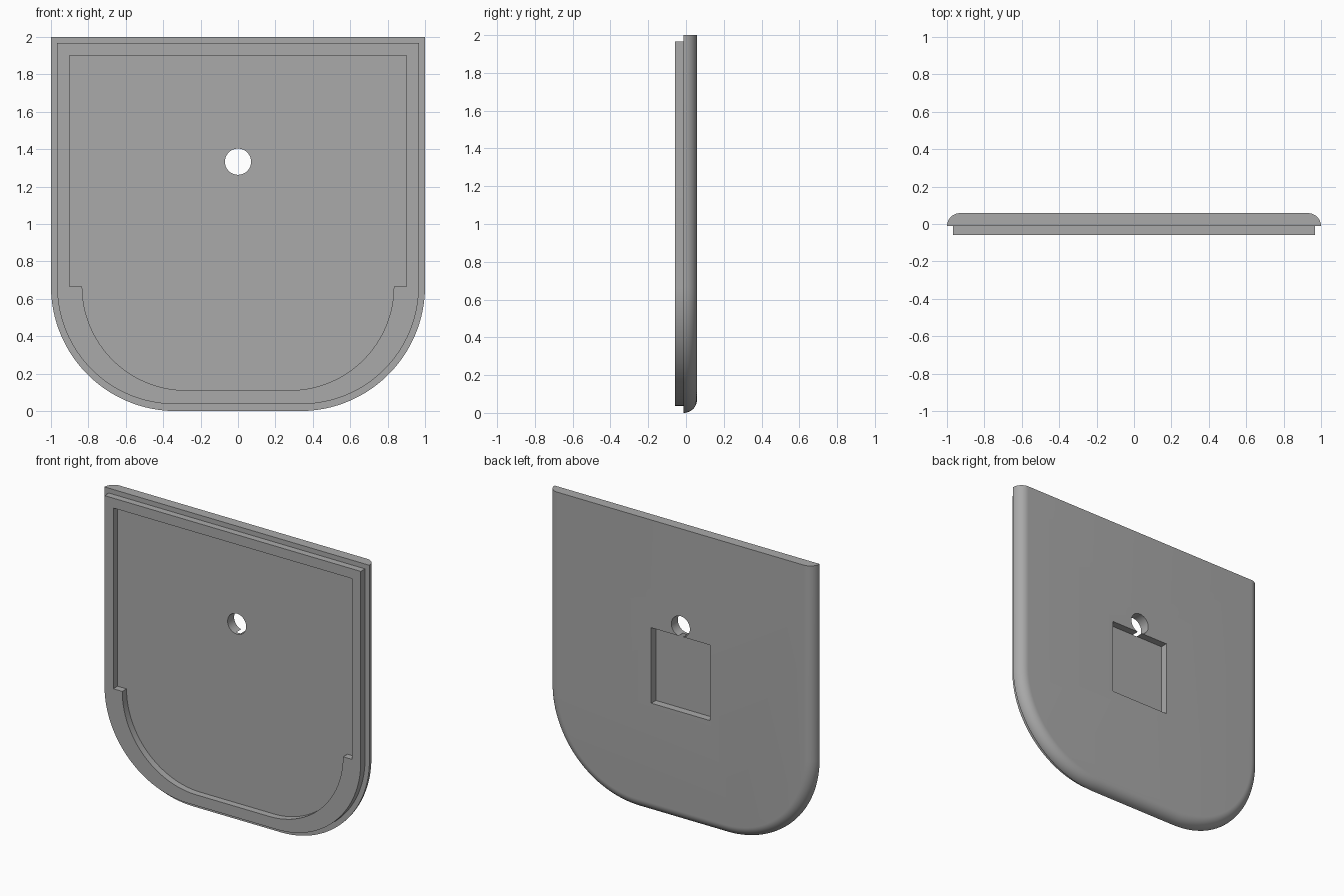
import bpy, bmesh
from math import sin, cos, pi

if "Cube" in bpy.data.objects:
    bpy.data.objects.remove(bpy.data.objects["Cube"])

FRONT, JOINT, BACK = -0.058, -0.012, 0.058   # depth of rim front, plate front, plate back
SHOULDER = 0.667                             # height where the rounded corners begin

grey = bpy.data.materials.new("plain grey")
grey.use_nodes = True
grey.diffuse_color = (0.4, 0.4, 0.4, 1)
grey.node_tree.nodes["Principled BSDF"].inputs["Base Color"].default_value = grey.diffuse_color


def outline(half, top, radius, steps=32):
    """Square-topped shape with two rounded lower corners, as (x, z) points."""
    right = [(half, top)]
    for i in range(steps + 1):
        a = i / steps * pi / 2
        right.append((half - radius + radius * cos(a), SHOULDER - radius * sin(a)))
    return right + [(-x, z) for x, z in reversed(right)]


def loft(name, sections):
    """Closed solid through (y, outline) sections."""
    bm = bmesh.new()
    rings = [[bm.verts.new((x, y, z)) for x, z in pts] for y, pts in sections]
    for a, b in zip(rings, rings[1:]):
        for i in range(len(a)):
            j = (i + 1) % len(a)
            bm.faces.new((a[i], a[j], b[j], b[i]))
    bm.faces.new(rings[0])
    bm.faces.new(rings[-1])
    bmesh.ops.recalc_face_normals(bm, faces=bm.faces)
    mesh = bpy.data.meshes.new(name)
    bm.to_mesh(mesh)
    bm.free()
    mesh.materials.append(grey)
    obj = bpy.data.objects.new(name, mesh)
    bpy.context.collection.objects.link(obj)
    return obj


def prism(name, pts, y0, y1):
    return loft(name, [(y0, pts), (y1, pts)])


def select(obj):
    bpy.ops.object.select_all(action="DESELECT")
    obj.select_set(True)
    bpy.context.view_layer.objects.active = obj


def cut(obj, cutter):
    cutter.hide_render = True
    mod = obj.modifiers.new("cut", "BOOLEAN")
    mod.operation, mod.solver, mod.object = "DIFFERENCE", "EXACT", cutter
    select(obj)
    bpy.ops.object.modifier_apply(modifier=mod.name)
    bpy.data.objects.remove(cutter)


def box(x, z0, z1):
    return [(x, z1), (x, z0), (-x, z0), (-x, z1)]


# Back plate with a quarter-round edge on the sides and bottom
edge = BACK - JOINT
sections = []
for i in range(13):
    a = i / 12 * pi / 2
    inset = edge * (1 - cos(a))
    sections.append((JOINT + edge * sin(a), outline(1 - inset, 2, SHOULDER - inset)))
plate = loft("back_plate", sections)

# Round through hole and square pocket in the back
hole = [(0.07 * cos(i * pi / 24), 1.333 + 0.07 * sin(i * pi / 24)) for i in range(48)]
cut(plate, prism("hole_cutter", hole, -0.2, 0.2))
cut(plate, prism("pocket_cutter", box(0.222, 0.75, 1.265), BACK - 0.05, 0.2))

# Raised rim on the front, thicker around the rounded bottom
rim = prism("front_rim", outline(0.967, 1.967, 0.63), FRONT, JOINT + 0.002)
cut(rim, prism("lower_cutter", outline(0.833, 1.8, 0.556), -0.2, 0.2))
cut(rim, prism("upper_cutter", box(0.9, SHOULDER, 1.9), -0.2, 0.2))

for part in (plate, rim):
    select(part)
    bpy.ops.object.shade_smooth_by_angle(angle=pi / 6)
